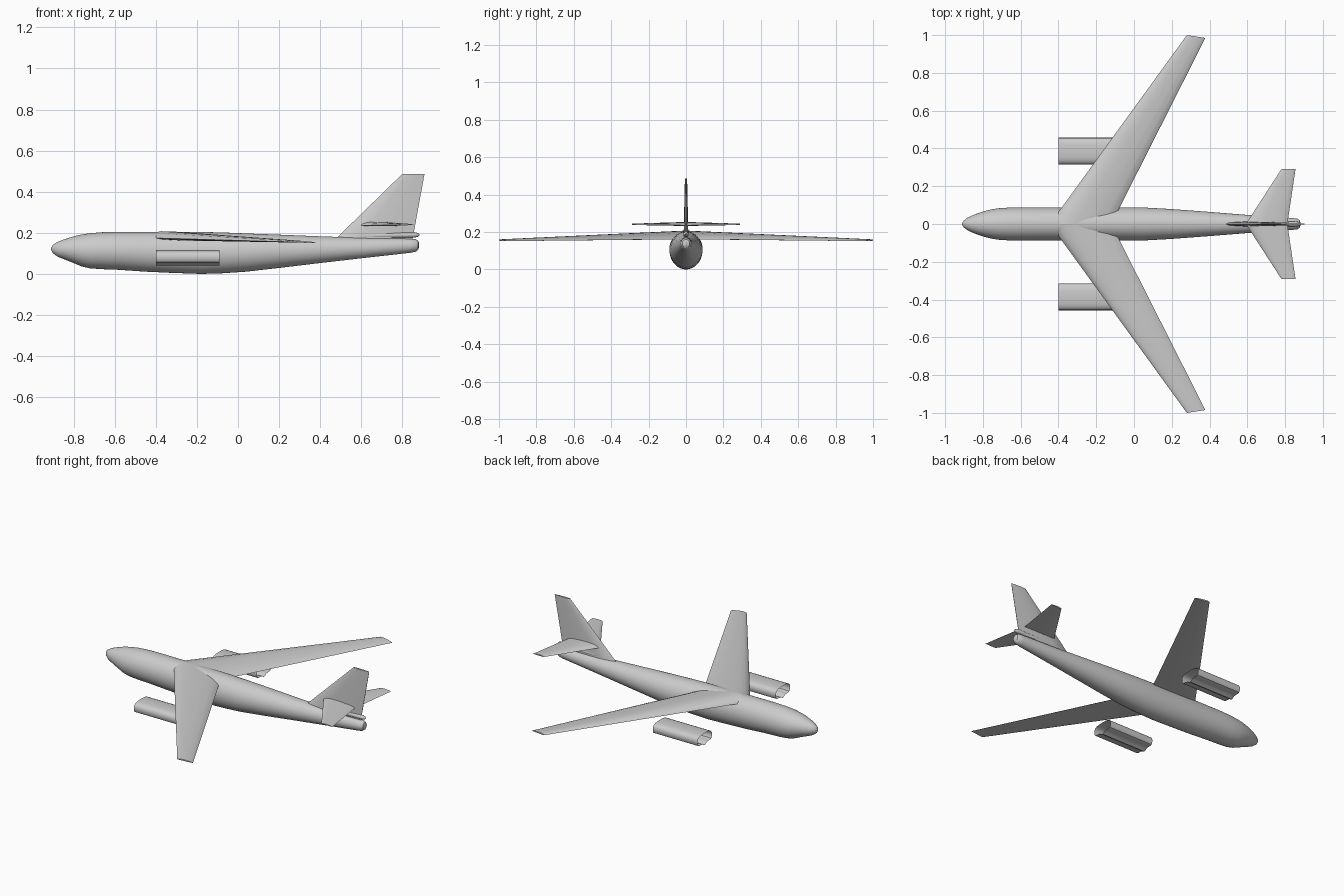
import bpy, bmesh, math
from mathutils import Vector

if "Cube" in bpy.data.objects:
    bpy.data.objects.remove(bpy.data.objects["Cube"])


def loft(name, rings, caps=True, angle=35):
    """Skin a list of equal-length closed rings."""
    bm = bmesh.new()
    vs = [[bm.verts.new(p) for p in r] for r in rings]
    n = len(rings[0])
    for a, b in zip(vs, vs[1:]):
        for i in range(n):
            j = (i + 1) % n
            bm.faces.new((a[i], a[j], b[j], b[i]))
    if caps:
        bm.faces.new(vs[0])
        bm.faces.new(vs[-1])
    bmesh.ops.recalc_face_normals(bm, faces=bm.faces)
    me = bpy.data.meshes.new(name)
    bm.to_mesh(me)
    bm.free()
    ob = bpy.data.objects.new(name, me)
    bpy.context.collection.objects.link(ob)
    bpy.ops.object.select_all(action='DESELECT')
    ob.select_set(True)
    bpy.context.view_layer.objects.active = ob
    bpy.ops.object.shade_smooth_by_angle(angle=math.radians(angle))
    return ob


def body(name, stations, sides):
    """Elliptical body along x; station = x, bottom z, top z, half width."""
    rings = []
    for x, lo, hi, w in stations:
        rings.append([(x, w * math.cos(t), (lo + hi) / 2 + (hi - lo) / 2 * math.sin(t))
                      for t in (2 * math.pi * i / sides for i in range(sides))])
    return loft(name, rings)


# Aerofoil outline: chord fraction, thickness fraction
WING = [(0, 0), (.03, .35), (.1, .7), (.22, .97), (.4, 1), (.65, .85), (.85, .6),
        (.95, .3), (1, 0), (.8, -.1), (.4, -.2), (.1, -.15)]
FIN = [(0, 0), (.06, .6), (.3, 1), (.65, .8), (1, .1),
       (1, -.1), (.65, -.8), (.3, -1), (.06, -.6)]


def surface(name, outline, ends, up):
    """Flying surface; each end = leading point, trailing point, thickness."""
    up = Vector(up)
    return loft(name, [[Vector(le).lerp(Vector(te), c) + up * t * h for c, h in outline]
                       for le, te, t in ends], angle=25)


# Fuselage
body("fuselage", [
    (-.910, .118, .126, .004), (-.902, .102, .141, .018), (-.88, .085, .155, .034),
    (-.85, .073, .167, .048), (-.80, .053, .183, .066), (-.76, .036, .192, .076),
    (-.72, .027, .198, .083), (-.66, .023, .203, .087), (-.58, .020, .205, .088),
    (-.45, .011, .205, .088), (-.32, .005, .205, .088), (-.18, .000, .204, .088),
    (-.08, .003, .202, .088), (.04, .011, .197, .088), (.2, .029, .191, .079),
    (.4, .053, .183, .064), (.6, .076, .176, .048), (.84, .103, .171, .031),
    (.865, .108, .169, .028), (.877, .117, .161, .020), (.882, .132, .146, .006)], 40)

# Fairing at the foot of the fin
body("tail_fairing", [(.50, .182, .184, .002), (.56, .175, .194, .010),
                      (.62, .173, .199, .013), (.86, .177, .203, .013),
                      (.876, .181, .199, .009), (.884, .188, .192, .003)], 16)

# Vertical fin
surface("tail_fin", FIN, [((.475, 0, .17), (.85, 0, .17), .013),
                          ((.80, 0, .487), (.908, 0, .487), .006)], (0, 1, 0))

# Nacelle cross-section, half outline from top centre: offset from centre, z
HALF = [(0, .116), (.030, .115), (.048, .112), (.061, .106), (.069, .096), (.071, .083),
        (.070, .069), (.064, .059), (.053, .055), (.034, .055), (.021, .053),
        (.011, .046), (0, .041)]
NACELLE = HALF + [(-a, b) for a, b in HALF[-2:0:-1]]

for s, side in ((1, "left"), (-1, "right")):
    # Swept wing
    surface(side + "_wing", WING, [((-.446, 0, .176), (-.12, 0, .162), .036),
                                   ((.28, s, .155), (.378, s * .985, .151), .007)], (0, 0, 1))
    # Tailplane
    surface(side + "_tailplane", WING, [((.592, 0, .236), (.812, 0, .236), .018),
                                        ((.78, s * .29, .239), (.855, s * .29, .239), .006)],
            (0, 0, 1))
    # Open engine nacelle
    loft(side + "_nacelle", [[(x, s * .386 + a, z) for a, z in NACELLE]
                             for x in (-.4, -.09)], caps=False)
